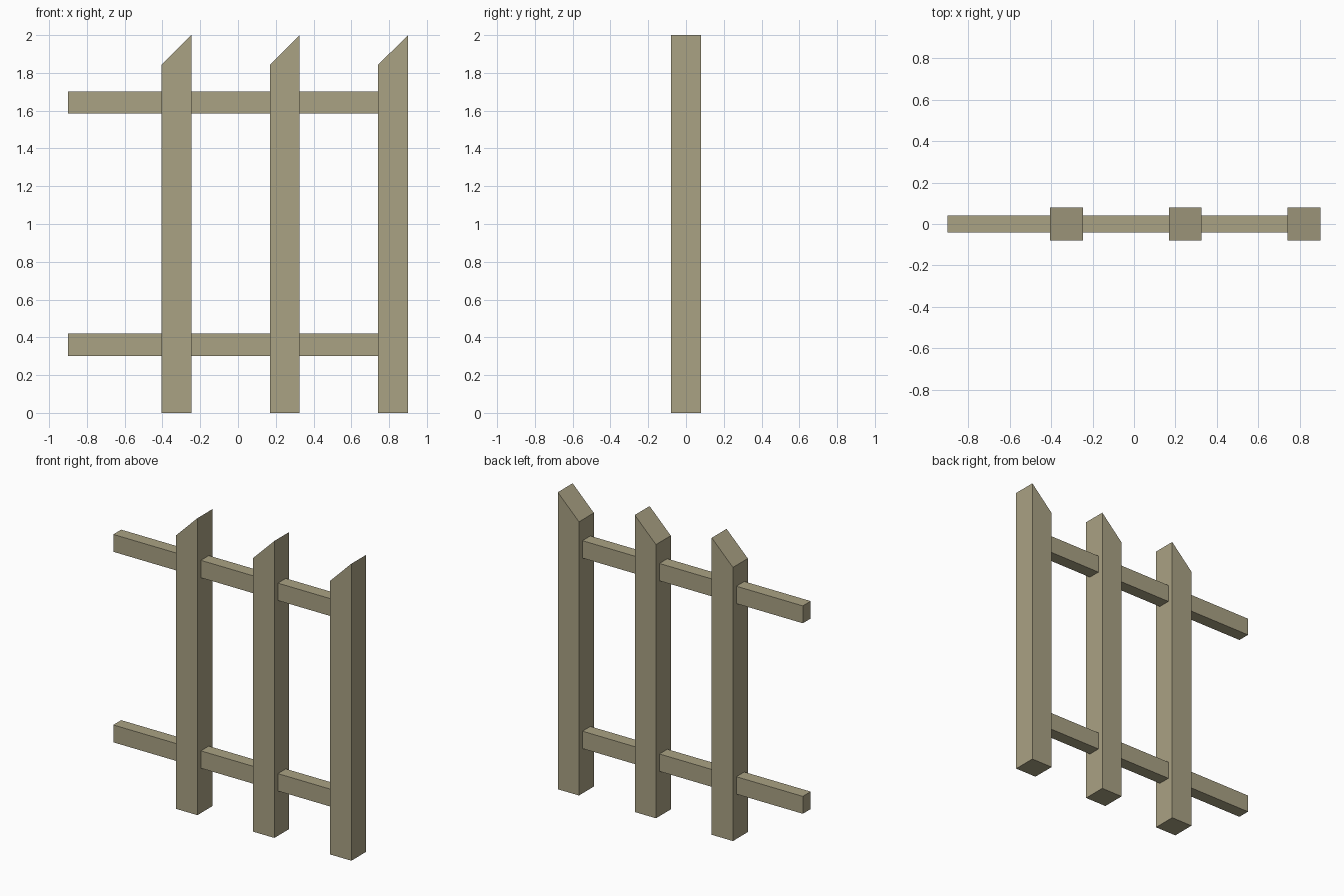
import bpy
import bmesh

if "Cube" in bpy.data.objects:
    bpy.data.objects.remove(bpy.data.objects["Cube"])

wood = bpy.data.materials.new("weathered_wood")
wood.diffuse_color = (0.40, 0.36, 0.23, 1.0)
wood.use_nodes = True
wood.node_tree.nodes["Principled BSDF"].inputs["Base Color"].default_value = wood.diffuse_color


def extruded_part(name, profile, half_depth):
    """Extrude an x-z profile symmetrically along y."""
    bm = bmesh.new()
    face = bm.faces.new([bm.verts.new((x, -half_depth, z)) for x, z in profile])
    ext = bmesh.ops.extrude_face_region(bm, geom=[face])
    moved = [v for v in ext["geom"] if isinstance(v, bmesh.types.BMVert)]
    bmesh.ops.translate(bm, verts=moved, vec=(0, 2 * half_depth, 0))
    bmesh.ops.recalc_face_normals(bm, faces=bm.faces)
    mesh = bpy.data.meshes.new(name)
    bm.to_mesh(mesh)
    bm.free()
    mesh.materials.append(wood)
    obj = bpy.data.objects.new(name, mesh)
    bpy.context.collection.objects.link(obj)
    return obj


POST_W = 0.158
SPACING = 0.5735
RIGHT = 0.90

# Posts with slanted tops, the last one flush with the right end
for i in range(3):
    x1 = RIGHT - (2 - i) * SPACING
    x0 = x1 - POST_W
    extruded_part(f"post_{i + 1}",
                  [(x0, 0), (x1, 0), (x1, 2.0), (x0, 1.843)], POST_W / 2)

# Rails run through the posts and end inside the last one
for name, z0, z1 in (("lower_rail", 0.302, 0.419), ("upper_rail", 1.585, 1.702)):
    x1 = RIGHT - POST_W / 2
    extruded_part(name, [(-0.90, z0), (x1, z0), (x1, z1), (-0.90, z1)], 0.042)
